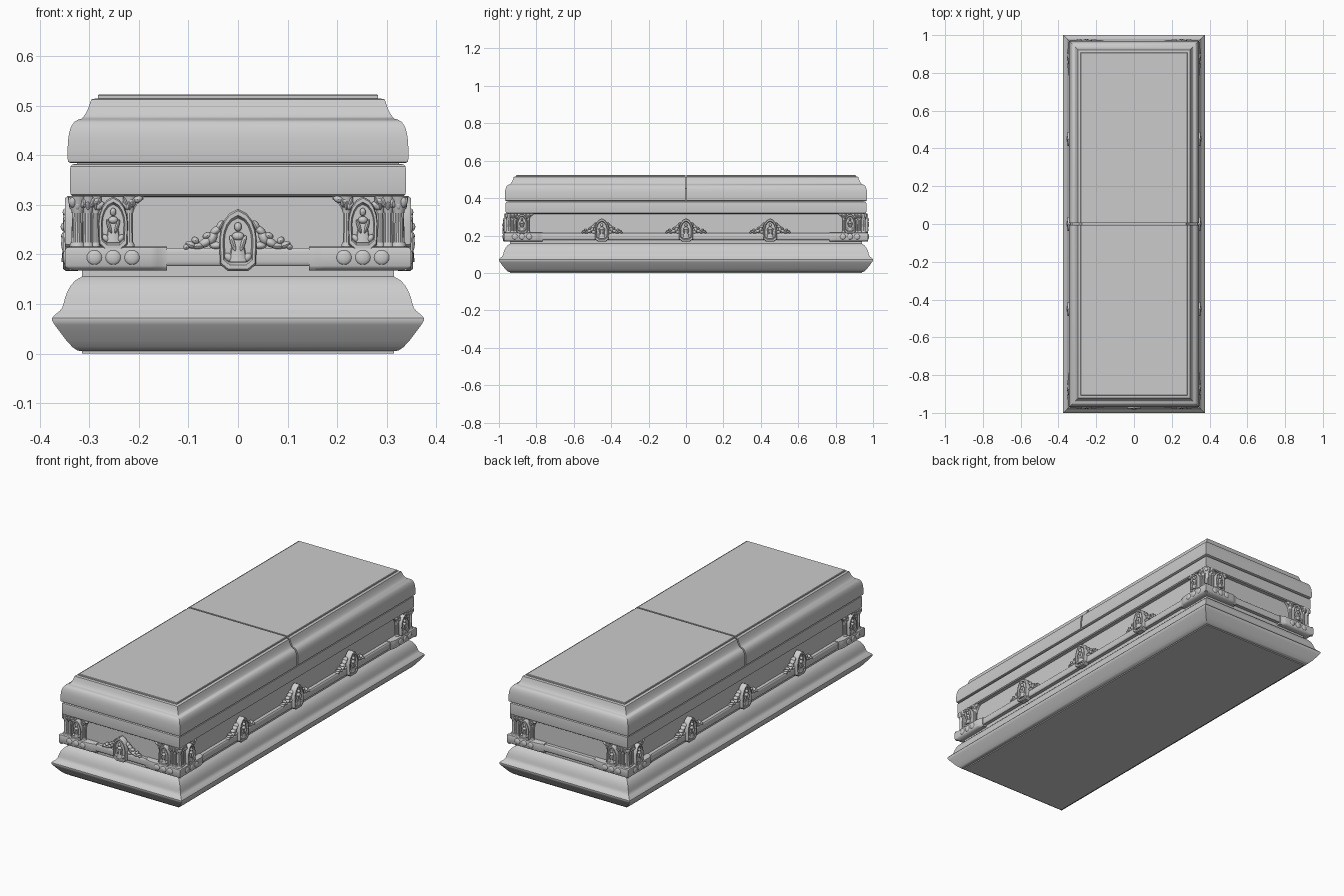
import bpy, bmesh, math
from mathutils import Matrix, Vector

if "Cube" in bpy.data.objects:
    bpy.data.objects.remove(bpy.data.objects["Cube"])

LEN = 0.625                      # extra half-length of the long sides
WALL = 0.315                     # half-width of the recessed wall


def loft(bm, rings):
    """Skin a stack of equal-length point rings and cap both ends."""
    vs = [[bm.verts.new(p) for p in r] for r in rings]
    n = len(vs[0])
    for a, b in zip(vs, vs[1:]):
        for i in range(n):
            j = (i + 1) % n
            bm.faces.new((a[i], a[j], b[j], b[i]))
    bm.faces.new(vs[0][::-1])
    bm.faces.new(vs[-1])


def finish(bm, name):
    bmesh.ops.recalc_face_normals(bm, faces=bm.faces)
    me = bpy.data.meshes.new(name)
    bm.to_mesh(me)
    bm.free()
    return me


def add(name, me):
    ob = bpy.data.objects.new(name, me)
    bpy.context.collection.objects.link(ob)
    return ob


def moulding(name, profile, half=0):
    """Mitred rectangle following a (half-width, z) profile; half=+-1 makes one end only."""
    bm = bmesh.new()
    rings = []
    for w, z in profile:
        y0, y1 = -(w + LEN), w + LEN
        if half < 0:
            y1 = -0.004
        if half > 0:
            y0 = 0.004
        rings.append([(-w, y0, z), (w, y0, z), (w, y1, z), (-w, y1, z)])
    loft(bm, rings)
    return add(name, finish(bm, name))


def ball(bm, u, n, z, su, sn, sz, rot=0):
    m = (Matrix.Translation((u, n, z)) @ Matrix.Rotation(math.radians(rot), 4, 'Y')
         @ Matrix.Diagonal((su, sn, sz, 1)))
    bmesh.ops.create_uvsphere(bm, u_segments=12, v_segments=8, radius=1, matrix=m)


def cone(bm, u, n, z0, z1, r0, r1, seg=14, flat=1):
    m = Matrix.Translation((u, n, (z0 + z1) / 2)) @ Matrix.Diagonal((1, flat, 1, 1))
    bmesh.ops.create_cone(bm, cap_ends=True, segments=seg, radius1=r0, radius2=r1,
                          depth=z1 - z0, matrix=m)


def medallion(bm, u, z, w, h, n0, n1):
    """Pointed-arch plaque with raised rim, sunken field and robed relief figure."""
    side = [(0.55, 0), (0.95, 0.1), (1, 0.5), (0.93, 0.66), (0.75, 0.81), (0.45, 0.93)]
    out = side + [(0, 1)] + [(-a, b) for a, b in side[::-1]]
    c = 0.48
    loft(bm, [[(u + a * s * w, n, z + (c + (b - c) * s) * h) for a, b in out]
              for s, n in ((1, n0), (1, n1 - .005), (.94, n1), (.8, n1), (.72, n1 - .009))])
    f = n1 - .006
    cone(bm, u, f, z + .14 * h, z + .6 * h, w * .5, w * .22, 12, .5)        # robe
    ball(bm, u, f + .002, z + .56 * h, w * .33, .008, h * .07)              # shoulders
    ball(bm, u, f + .003, z + .71 * h, w * .2, .008, h * .075)              # head
    for s in (-1, 1):
        ball(bm, u + s * w * .27, f + .004, z + .44 * h, w * .12, .006, h * .14, s * 18)
        ball(bm, u + s * w * .5, f, z + .22 * h, w * .2, .006, h * .08, s * 40)


def place(name, me, origin, u, n):
    """Copy a wall ornament onto a wall: u runs along it, n points outward."""
    m = Matrix.Identity(4)
    for i, v in enumerate((u, n, (0, 0, 1), origin)):
        m.col[i][:3] = v
    me = me.copy()
    me.transform(m)
    if m.determinant() < 0:
        me.flip_normals()
    add(name, me)


# Flared base
moulding("base", [(.315, 0), (.315, .005), (.324, .006), (.334, .013), (.346, .026), (.359, .043),
                  (.370, .058), (.375, .066), (.375, .072), (.370, .078), (.360, .086),
                  (.355, .092), (.352, .101), (.349, .113), (.344, .126), (.337, .138),
                  (.328, .148), (.317, .154), (.315, .156), (.315, .17)])
# Recessed wall, handle rail and upper rim
moulding("body_wall", [(WALL, .16), (WALL, .33)])
moulding("handle_rail", [(.31, .177), (.333, .177), (.337, .181), (.338, .186),
                         (.338, .204), (.337, .209), (.333, .213), (.31, .213)])
moulding("upper_rim", [(.31, .316), (.333, .317), (.338, .321), (.339, .328), (.339, .372),
                       (.338, .378), (.334, .382), (.31, .383)])
# Split lid: curved crown with a raised top panel
LID = [(.339, .385), (.343, .387), (.344, .395), (.344, .412), (.343, .430), (.341, .445),
       (.337, .458), (.331, .467), (.323, .472), (.316, .474), (.311, .479), (.306, .487),
       (.301, .498), (.298, .508), (.296, .513), (.293, .514), (.283, .515), (.283, .521),
       (.281, .523)]
moulding("lid_front", LID, -1)
moulding("lid_back", LID, 1)
moulding("lid_seal", [(.325, .38), (.325, .45), (.285, .49), (.275, .51)])

# Handle medallion with scrolling leaf wings
bm = bmesh.new()
medallion(bm, 0, .167, .038, .125, .008, .038)
LEAVES = [(.036, .258, .012, .007, 60), (.045, .248, .014, .008, 40), (.052, .234, .016, .010, 70),
          (.062, .238, .010, .007, 20), (.066, .224, .015, .009, 30), (.080, .217, .014, .007, 5),
          (.086, .228, .009, .007, -50), (.095, .219, .012, .007, -20), (.104, .215, .007, .006, 40),
          (.044, .218, .014, .008, 0)]
for s in (-1, 1):
    for u, z, a, b, r in LEAVES:
        ball(bm, s * u, .014, z, a, .013, b, s * r)
handle = finish(bm, "handle_medallion")
place("front_medallion", handle, (0, -WALL - LEN, 0), (1, 0, 0), (0, -1, 0))
for s in (-1, 1):
    for y in (-.45, 0, .45):
        place("side_medallion", handle, (s * WALL, y, 0), (0, s, 0), (s, 0, 0))

# Half of a corner ornament, u measured from the wall corner
bm = bmesh.new()
foot = [(0, 0), (-.034, .034), (.138, .034), (.152, .031), (.160, .026), (.172, .025), (.172, 0)]
loft(bm, [[(u, n * k, z) for u, n in foot]
          for k, z in ((.7, .168), (.93, .173), (1, .177), (1, .209), (.95, .214), (.75, .216))])
for u in (.025, .063, .101):                                                # rosettes
    ball(bm, u, .033, .194, .016, .006, .015)
back = [(-.012, .21), (.1, .21), (.1, .27), (.104, .288), (.112, .302), (.125, .312),
        (.125, .318), (-.012, .318)]
loft(bm, [[(u, n, z) for u, z in back] for n in (-.004, .012)])             # backing plate
for u, n, r in ((-.009, .009, .012), (.012, .012, .009), (.028, .012, .007), (.096, .012, .008)):
    cone(bm, u, n, .214, .224, r * 1.4, r * 1.15)                           # pillar foot
    cone(bm, u, n, .222, .29, r, r * .9, 10)                                # pillar shaft
    cone(bm, u, n, .284, .318, r * .95, r * 1.7)                            # capital
    for k in range(-1, 2):                                                  # capital leaves
        ball(bm, u + k * r, n + r * .8, .300 + .005 * (k % 2), r * .5, .007, .011, k * 20)
medallion(bm, .063, .209, .03, .108, .01, .034)
for u, z, r in ((.028, .307, 30), (.036, .298, 50), (.09, .298, -50), (.1, .306, -30), (.112, .311, 70)):
    ball(bm, u, .016, z, .007, .009, .011, r)
corner = finish(bm, "corner_ornament")
for sx in (-1, 1):
    for sy in (-1, 1):
        o = (sx * WALL, sy * (WALL + LEN), 0)
        place("corner_ornament_end", corner, o, (-sx, 0, 0), (0, sy, 0))
        place("corner_ornament_side", corner, o, (0, -sy, 0), (sx, 0, 0))

# Smooth curves, crisp mitres
bpy.ops.object.select_all(action='SELECT')
bpy.context.view_layer.objects.active = bpy.context.selected_objects[0]
bpy.ops.object.shade_smooth_by_angle(angle=math.radians(35))
